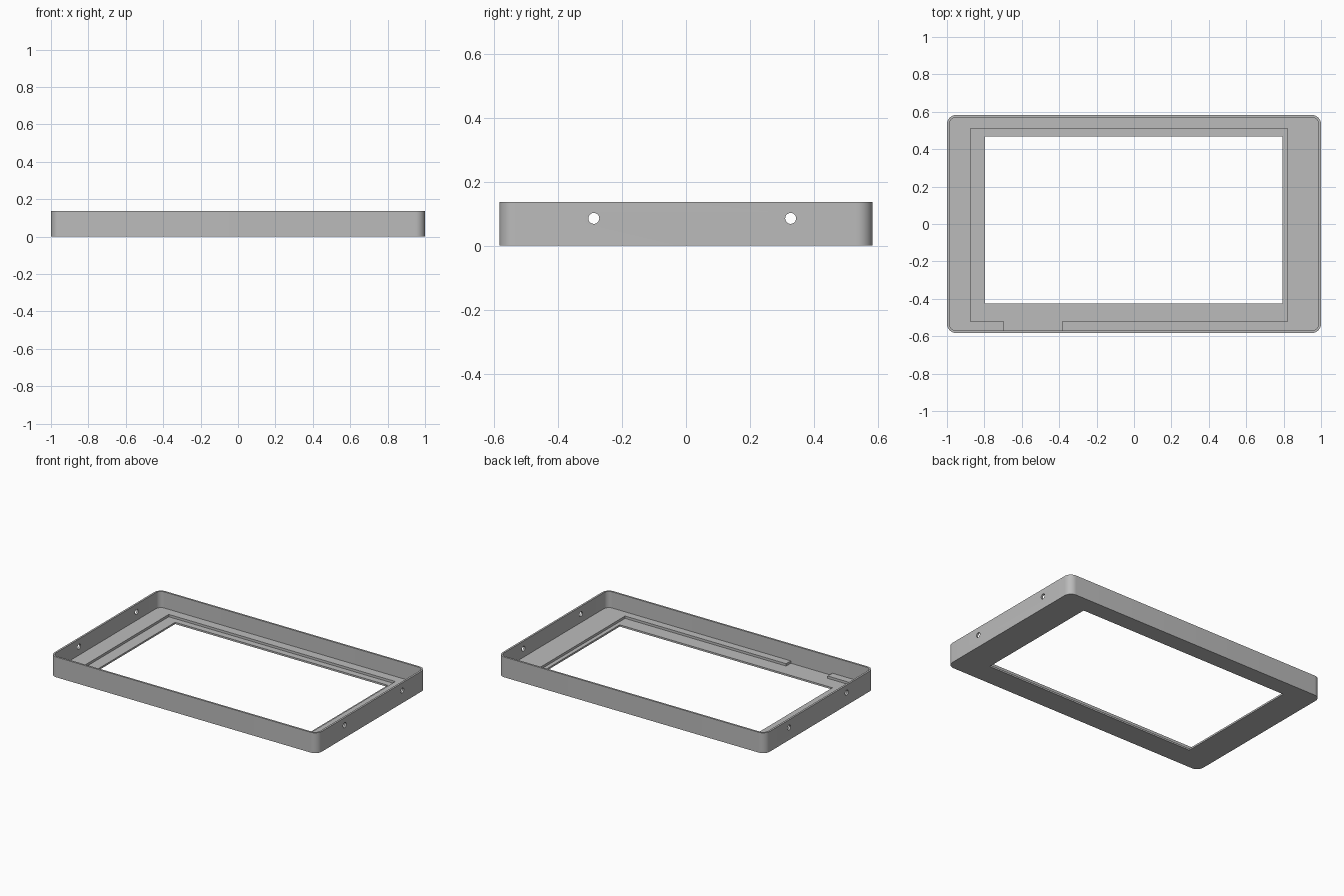
import bpy, bmesh, math
from mathutils import Matrix

cube = bpy.data.objects.get("Cube")
if cube:
    bpy.data.objects.remove(cube, do_unlink=True)

HALF_X, HALF_Y, HEIGHT = 1.0, 0.583, 0.137
WALL, RADIUS = 0.013, 0.05
FLOOR, LEDGE = 0.028, 0.012   # top of base plate, bottom of recess

grey = bpy.data.materials.new("plain grey")
grey.use_nodes = True
colour = (0.5, 0.5, 0.5, 1)
grey.diffuse_color = colour
grey.node_tree.nodes["Principled BSDF"].inputs["Base Color"].default_value = colour


def add_object(name, bm):
    bmesh.ops.recalc_face_normals(bm, faces=bm.faces)
    mesh = bpy.data.meshes.new(name)
    bm.to_mesh(mesh)
    bm.free()
    mesh.materials.append(grey)
    obj = bpy.data.objects.new(name, mesh)
    bpy.context.collection.objects.link(obj)
    return obj


def block(name, x0, x1, y0, y1, z0, z1, radius=0):
    """Box between limits, with optional rounded vertical corners."""
    bm = bmesh.new()
    steps = 10 if radius else 0
    corners = [(x1, y1, -1, -1), (x0, y1, 1, -1), (x0, y0, 1, 1), (x1, y0, -1, 1)]
    verts = []
    for i, (x, y, sx, sy) in enumerate(corners):
        for s in range(steps + 1):
            a = math.pi / 2 * (i + s / max(steps, 1))
            verts.append(bm.verts.new((x + radius * (sx + math.cos(a)),
                                       y + radius * (sy + math.sin(a)), z0)))
    base = bm.faces.new(verts)
    top = bmesh.ops.extrude_face_region(bm, geom=[base])["geom"]
    bmesh.ops.translate(bm, vec=(0, 0, z1 - z0),
                        verts=[g for g in top if isinstance(g, bmesh.types.BMVert)])
    return add_object(name, bm)


def cross_hole(name, y, z, radius):
    bm = bmesh.new()
    bmesh.ops.create_cone(bm, cap_ends=True, segments=32, radius1=radius, radius2=radius,
                          depth=3, matrix=Matrix.Translation((0, y, z))
                          @ Matrix.Rotation(math.pi / 2, 4, 'Y'))
    return add_object(name, bm)


# Outer shell
frame = block("bezel_frame", -HALF_X, HALF_X, -HALF_Y, HALF_Y, 0, HEIGHT, RADIUS)

# Interior, screen recess, cable channel, window and side screw holes
in_x, in_y = HALF_X - WALL, HALF_Y - WALL
cutters = [
    block("cavity_cutter", -in_x, in_x, -in_y, in_y, FLOOR, 1, RADIUS - WALL),
    block("recess_cutter", -0.875, 0.82, -0.52, 0.51, LEDGE, 0.1),
    block("channel_cutter", -0.695, -0.385, -in_y, -0.5, LEDGE, 0.1),
    block("window_cutter", -0.797, 0.793, -0.425, 0.467, -1, 1),
    cross_hole("front_hole_cutter", -0.288, 0.085, 0.017),
    cross_hole("back_hole_cutter", 0.327, 0.085, 0.017),
]
for cutter in cutters:
    mod = frame.modifiers.new(cutter.name, 'BOOLEAN')
    mod.operation, mod.solver, mod.object = 'DIFFERENCE', 'EXACT', cutter

# Bake the cuts and drop the helpers
bpy.context.view_layer.update()
graph = bpy.context.evaluated_depsgraph_get()
baked = bpy.data.meshes.new_from_object(frame.evaluated_get(graph))
frame.modifiers.clear()
frame.data = baked
for cutter in cutters:
    bpy.data.objects.remove(cutter, do_unlink=True)

# Smooth the round corners, keep edges sharp
bpy.ops.object.select_all(action='DESELECT')
frame.select_set(True)
bpy.context.view_layer.objects.active = frame
bpy.ops.object.shade_smooth_by_angle(angle=math.radians(30))
